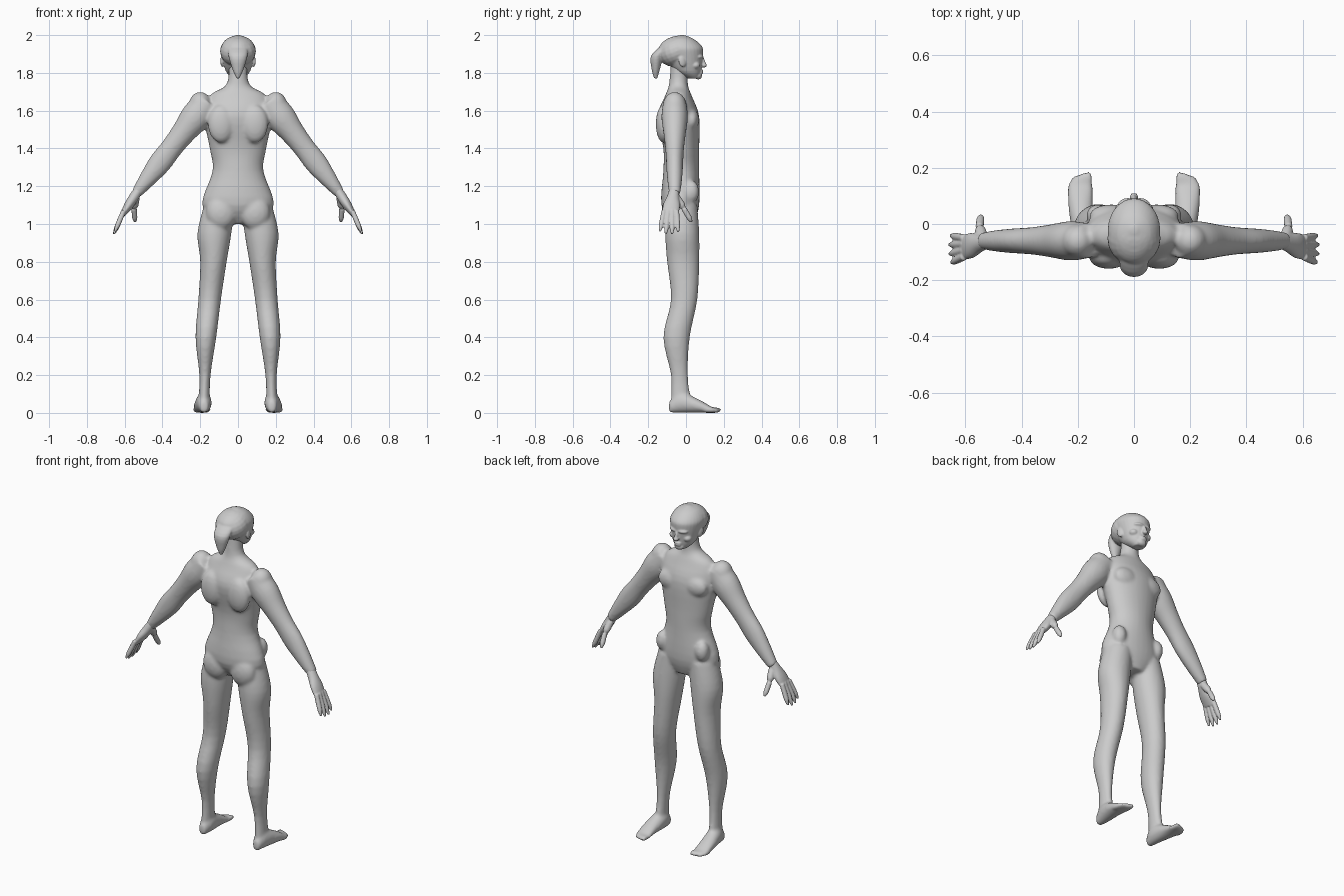
import bpy, bmesh, math
from mathutils import Vector, Matrix

if "Cube" in bpy.data.objects:
    bpy.data.objects.remove(bpy.data.objects["Cube"])

GREY = (0.6, 0.6, 0.6, 1)
skin = bpy.data.materials.new("plain_grey")
skin.diffuse_color = GREY
skin.use_nodes = True
skin.node_tree.nodes["Principled BSDF"].inputs["Base Color"].default_value = GREY

UP = Vector((0, 0, 1))
FORWARD = Vector((0, 1, 0))
BOTH = (1, -1)
CENTRE = (1,)


def smooth_step_between(before, start, end, after, t):
    """Catmull-Rom interpolation of one value."""
    slope_in, slope_out = (end - before) / 2, (after - start) / 2
    bend = 3 * (end - start) - 2 * slope_in - slope_out
    twist = 2 * (start - end) + slope_in + slope_out
    return start + t * (slope_in + t * (bend + t * twist))


def refine(rows, steps=4):
    """Add smoothly interpolated rows between the given ones."""
    padded = [rows[0], *rows, rows[-1]]
    refined = []
    for window in zip(padded, padded[1:], padded[2:], padded[3:]):
        for step in range(steps):
            refined.append([smooth_step_between(*values, step / steps) for values in zip(*window)])
    return refined + [rows[-1]]


def loft(bm, rows, normal=UP, sides=BOTH, segments=32):
    """Skin elliptical rings given as x, y, z, half width, half depth."""
    normal = normal.normalized()
    reference = UP if normal == FORWARD else FORWARD
    across = reference.cross(normal).normalized()
    along = normal.cross(across)
    angles = [math.tau * k / segments for k in range(segments)]
    for side in sides:
        rings = []
        for x, y, z, width, depth in refine(rows):
            ring = []
            for angle in angles:
                point = Vector((x, y, z)) + across * width * math.cos(angle) + along * depth * math.sin(angle)
                point.x *= side
                ring.append(bm.verts.new(point))
            rings.append(ring)
        for lower, upper in zip(rings, rings[1:]):
            for k in range(segments):
                bm.faces.new((lower[k - 1], lower[k], upper[k], upper[k - 1]))
        bm.faces.new(rings[0])
        bm.faces.new(rings[-1])


def bands(bm, table, sides):
    """Loft horizontal bands given as height, centre x, half width, back, front."""
    loft(bm, [(x, (back + front) / 2, z, half, (front - back) / 2)
              for z, x, half, back, front in table], sides=sides)


def limb(bm, base, tip, widths, depths, sides=BOTH):
    """Straight tapering limb with evenly spaced cross-sections."""
    base, tip = Vector(base), Vector(tip)
    last = len(widths) - 1
    rows = [(*base.lerp(tip, k / last), width, depth)
            for k, (width, depth) in enumerate(zip(widths, depths))]
    loft(bm, rows, tip - base, sides)


def digit(bm, base, tip, radius, side):
    """Finger or thumb segment with a rounded tip."""
    radii = [radius, radius, radius, radius * 0.9, radius * 0.4]
    limb(bm, base, tip, radii, radii, (side,))


def blob(bm, position, size, sides=BOTH, tilt=0, turn=0):
    """Ellipsoid muscle or feature."""
    x, y, z = position
    for side in sides:
        matrix = (Matrix.Translation((x * side, y, z))
                  @ Matrix.Rotation(math.radians(turn * side), 4, "Z")
                  @ Matrix.Rotation(math.radians(tilt), 4, "X")
                  @ Matrix.Diagonal((*size, 1)))
        bmesh.ops.create_uvsphere(bm, u_segments=20, v_segments=12, radius=1, matrix=matrix)


def finish(bm, name, voxel, smoothing):
    """Fuse the overlapping shells into one smooth skin."""
    bmesh.ops.recalc_face_normals(bm, faces=bm.faces)
    shells = bpy.data.meshes.new(name + "_shells")
    bm.to_mesh(shells)
    bm.free()
    part = bpy.data.objects.new(name, shells)
    bpy.context.collection.objects.link(part)
    fuse = part.modifiers.new("fuse", "REMESH")
    fuse.mode = "VOXEL"
    fuse.voxel_size = voxel
    soften = part.modifiers.new("soften", "SMOOTH")
    soften.iterations = smoothing
    evaluated = part.evaluated_get(bpy.context.evaluated_depsgraph_get())
    part.data = bpy.data.meshes.new_from_object(evaluated)
    part.modifiers.clear()
    bpy.data.meshes.remove(shells)
    part.data.name = name
    part.data.materials.clear()
    part.data.materials.append(skin)
    part.data.shade_smooth()


# Torso, neck and pelvis
body = bmesh.new()
bands(body, (
    (1, 0, .08, -.07, .04),
    (1.1, 0, .19, -.13, .07),
    (1.28, 0, .135, -.12, .07),
    (1.4, 0, .15, -.12, .07),
    (1.57, 0, .18, -.15, .07),
    (1.68, 0, .15, -.11, .03),
    (1.74, 0, .06, -.09, .01),
    (1.86, 0, .05, -.08, .01)), CENTRE)

# Shoulder blades, chest, buttocks and hip bones
blob(body, position=(.09, -.12, 1.53), size=(.07, .04, .1))
blob(body, position=(.08, .03, 1.55), size=(.08, .04, .06))
blob(body, position=(.09, -.08, 1.06), size=(.08, .05, .09))
blob(body, position=(.13, .03, 1.17), size=(.04, .04, .06))

# Legs and kneecaps
bands(body, (
    (1.1, .1, .08, -.1, .06),
    (.95, .125, .09, -.11, .07),
    (.8, .13, .07, -.1, .07),
    (.6, .15, .06, -.08, .06),
    (.4, .17, .055, -.12, .02),
    (.2, .175, .03, -.08, .01),
    (.05, .18, .03, -.08, .03)), BOTH)
blob(body, position=(.155, .03, .6), size=(.035, .03, .045))

# Feet and toes
foot = ((.18, -.09, .02, .06), (.18, -.03, .04, .11), (.19, .07, .045, .07),
        (.19, .14, .045, .03), (.19, .17, .03, .02))
loft(body, [(x, y, height / 2, half, height / 2) for x, y, half, height in foot], FORWARD)
for toe in range(5):
    blob(body, position=(.16 + toe / 60, .16 - toe * toe / 400, .015), size=(.012, .03, .015))

# Arms and shoulder caps
limb(body, base=(.16, -.06, 1.65), tip=(.54, -.06, 1.16),
     widths=(.07, .08, .065, .058, .06, .046, .028),
     depths=(.06, .07, .06, .05, .045, .04, .03))
blob(body, position=(.2, -.06, 1.63), size=(.06, .06, .07))
finish(body, "body", voxel=.0085, smoothing=9)

# Hands with four fingers and a thumb
for name, side in (("left_hand", 1), ("right_hand", -1)):
    hand = bmesh.new()
    limb(hand, base=(.52, -.06, 1.19), tip=(.61, -.085, 1.05),
         widths=(.024, .026, .024, .014), depths=(.026, .032, .045, .042), sides=(side,))
    for finger in range(4):
        knuckle = Vector((.605, -.05 - finger * .022, 1.07))
        length = 1 - abs(finger - 1.4) / 10
        reach = Vector((.055, .01 - finger * .012, -.13)) * length
        digit(hand, knuckle, knuckle + reach, .0135, side)
    thumb_joint = (.55, -.01, 1.08)
    digit(hand, (.54, -.05, 1.14), thumb_joint, .02, side)
    digit(hand, thumb_joint, (.545, .03, 1.01), .0145, side)
    finish(hand, name, voxel=.004, smoothing=4)

# Skull and jaw
head = bmesh.new()
bands(head, (
    (1.77, 0, .03, .01, .07),
    (1.81, 0, .065, -.06, .08),
    (1.9, 0, .09, -.125, .09),
    (1.94, 0, .09, -.14, .085),
    (1.98, 0, .06, -.1, .04),
    (2, 0, .01, -.03, -.01)), CENTRE)

# Chin, brow, cheeks, lips, nose and ears
blob(head, position=(0, .065, 1.785), size=(.03, .02, .02), sides=CENTRE)
blob(head, position=(.03, .075, 1.885), size=(.03, .017, .01), turn=-18)
blob(head, position=(.045, .05, 1.84), size=(.025, .025, .02))
for lip in (1.8, 1.812):
    blob(head, position=(0, .08, lip), size=(.022, .012, .006), sides=CENTRE)
blob(head, position=(0, .09, 1.86), size=(.01, .012, .035), sides=CENTRE, tilt=20)
blob(head, position=(0, .095, 1.84), size=(.016, .016, .012), sides=CENTRE)
blob(head, position=(.083, -.02, 1.86), size=(.01, .02, .03), tilt=12, turn=15)

# Swept back hair and ponytail
blob(head, position=(0, -.05, 1.915), size=(.095, .1, .08), sides=CENTRE, tilt=20)
loft(head, (
    (0, -.1, 1.945, .05, .03),
    (0, -.15, 1.89, .05, .035),
    (0, -.16, 1.82, .03, .022),
    (0, -.16, 1.77, .007, .009)), sides=CENTRE)
finish(head, "head", voxel=.0045, smoothing=5)
